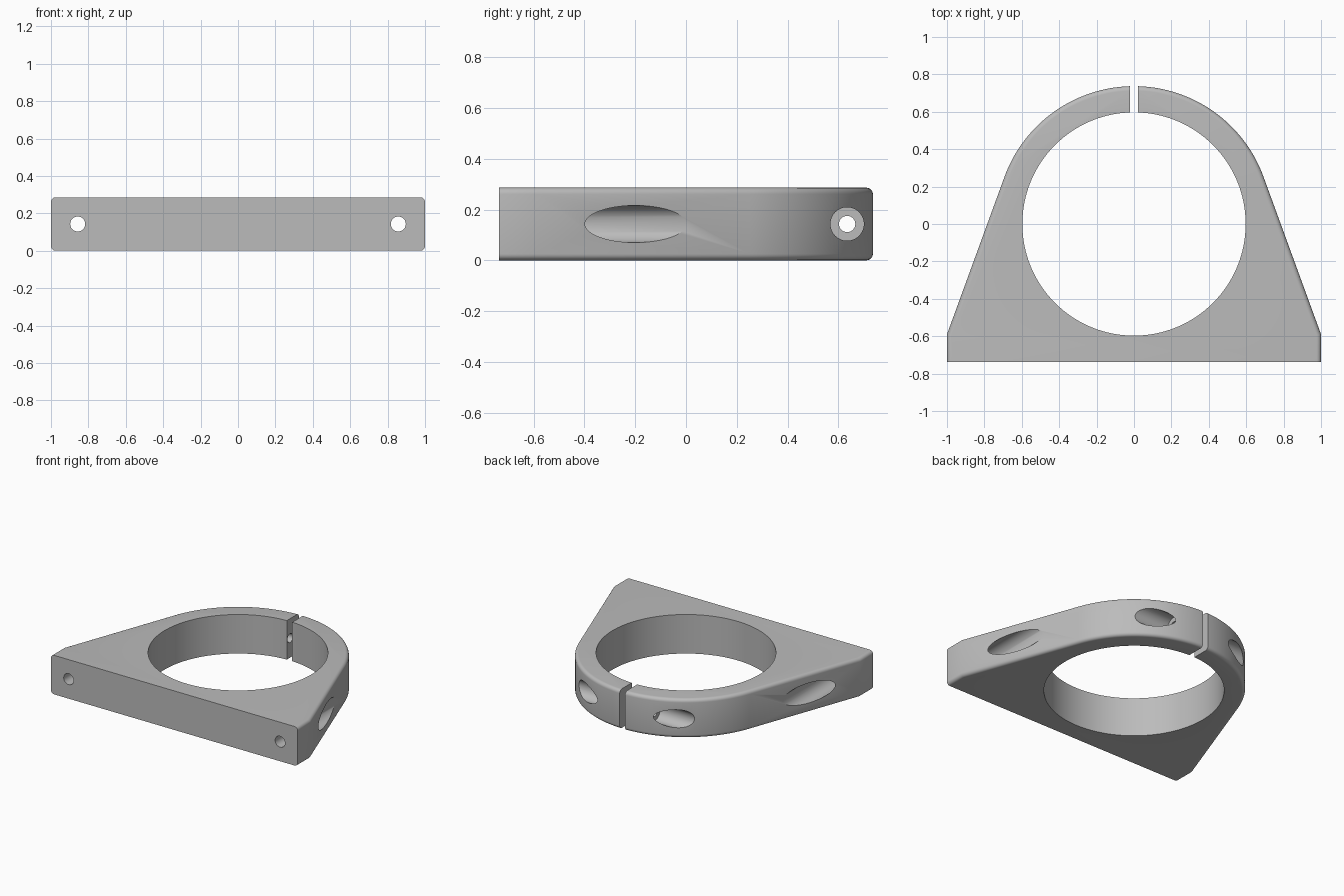
import bpy, bmesh, math
from mathutils import Vector, Matrix

default = bpy.data.objects.get("Cube")
if default:
    bpy.data.objects.remove(default, do_unlink=True)

HEIGHT = 0.286
MID = HEIGHT / 2
FRONT = -0.737
OUTER, BORE = 0.737, 0.597
SHOULDER = -0.59

steel = bpy.data.materials.new("plain grey")
steel.use_nodes = True
grey = (0.5, 0.5, 0.5, 1)
steel.diffuse_color = grey
steel.node_tree.nodes["Principled BSDF"].inputs["Base Color"].default_value = grey


def make_object(name, bm):
    bmesh.ops.recalc_face_normals(bm, faces=bm.faces[:])
    mesh = bpy.data.meshes.new(name)
    bm.to_mesh(mesh)
    bm.free()
    mesh.materials.append(steel)
    ob = bpy.data.objects.new(name, mesh)
    bpy.context.collection.objects.link(ob)
    return ob


def cylinder(name, radius, start, end, segments=48):
    bm = bmesh.new()
    start, end = Vector(start), Vector(end)
    axis = end - start
    turn = axis.to_track_quat('Z', 'Y').to_matrix().to_4x4()
    bmesh.ops.create_cone(bm, cap_ends=True, segments=segments, radius1=radius,
                          radius2=radius, depth=axis.length,
                          matrix=Matrix.Translation((start + end) / 2) @ turn)
    return make_object(name, bm)


def cut(body, cutter):
    cutter.hide_render = True
    mod = body.modifiers.new(cutter.name, 'BOOLEAN')
    mod.operation = 'DIFFERENCE'
    mod.solver = 'EXACT'
    mod.object = cutter
    bpy.context.view_layer.objects.active = body
    bpy.ops.object.modifier_apply(modifier=mod.name)
    bpy.data.objects.remove(cutter, do_unlink=True)


# Clamp body: flat foot, sloping sides tangent to a round back
corner = Vector((1, SHOULDER))
tangent = math.atan2(corner.y, corner.x) + math.acos(OUTER / corner.length)
STEPS = 72
outline = [(-1, SHOULDER), (-1, FRONT), (1, FRONT), (1, SHOULDER)]
for i in range(STEPS + 1):
    a = tangent + (math.pi - 2 * tangent) * i / STEPS
    outline.append((OUTER * math.cos(a), OUTER * math.sin(a)))

bm = bmesh.new()
base = bm.faces.new([bm.verts.new((x, y, 0)) for x, y in outline])
raised = bmesh.ops.extrude_face_region(bm, geom=[base])["geom"]
bmesh.ops.translate(bm, vec=(0, 0, HEIGHT),
                    verts=[v for v in raised if isinstance(v, bmesh.types.BMVert)])

# Round the top and bottom rims everywhere except along the front
rim = [e for e in bm.edges
       if abs(e.verts[0].co.z - e.verts[1].co.z) < 1e-5
       and max(v.co.y for v in e.verts) > FRONT + 0.01]
bmesh.ops.bevel(bm, geom=rim, offset=0.025, offset_type='OFFSET', segments=5,
                profile=0.5, affect='EDGES', clamp_overlap=False)
body = make_object("clamp_body", bm)

# Central bore
cut(body, cylinder("bore_cutter", BORE, (0, 0, -0.1), (0, 0, HEIGHT + 0.1), 128))

# Clamping slot at the back
bm = bmesh.new()
bmesh.ops.create_cube(bm, size=1, matrix=Matrix.Translation((0, 0.65, MID))
                      @ Matrix.Diagonal((0.044, 0.4, 0.6, 1)))
cut(body, make_object("slot_cutter", bm))

# Mounting holes and clamp screw holes, each with a counterbore
for side in (-1, 1):
    x = side * 0.857
    cut(body, cylinder("mount_hole", 0.04, (x, -0.9, MID), (x, 0.3, MID)))
    cut(body, cylinder("mount_counterbore", 0.073, (x, -0.59, MID), (x, 0.3, MID)))
    cut(body, cylinder("screw_hole", 0.032, (0, 0.635, MID), (side * 0.7, 0.635, MID)))
    cut(body, cylinder("screw_counterbore", 0.066, (side * 0.19, 0.635, MID),
                       (side * 0.8, 0.635, MID)))

# Smooth curved walls, crisp machined edges
for ob in bpy.context.selected_objects:
    ob.select_set(False)
body.select_set(True)
bpy.context.view_layer.objects.active = body
bpy.ops.object.shade_smooth_by_angle(angle=math.radians(30))
